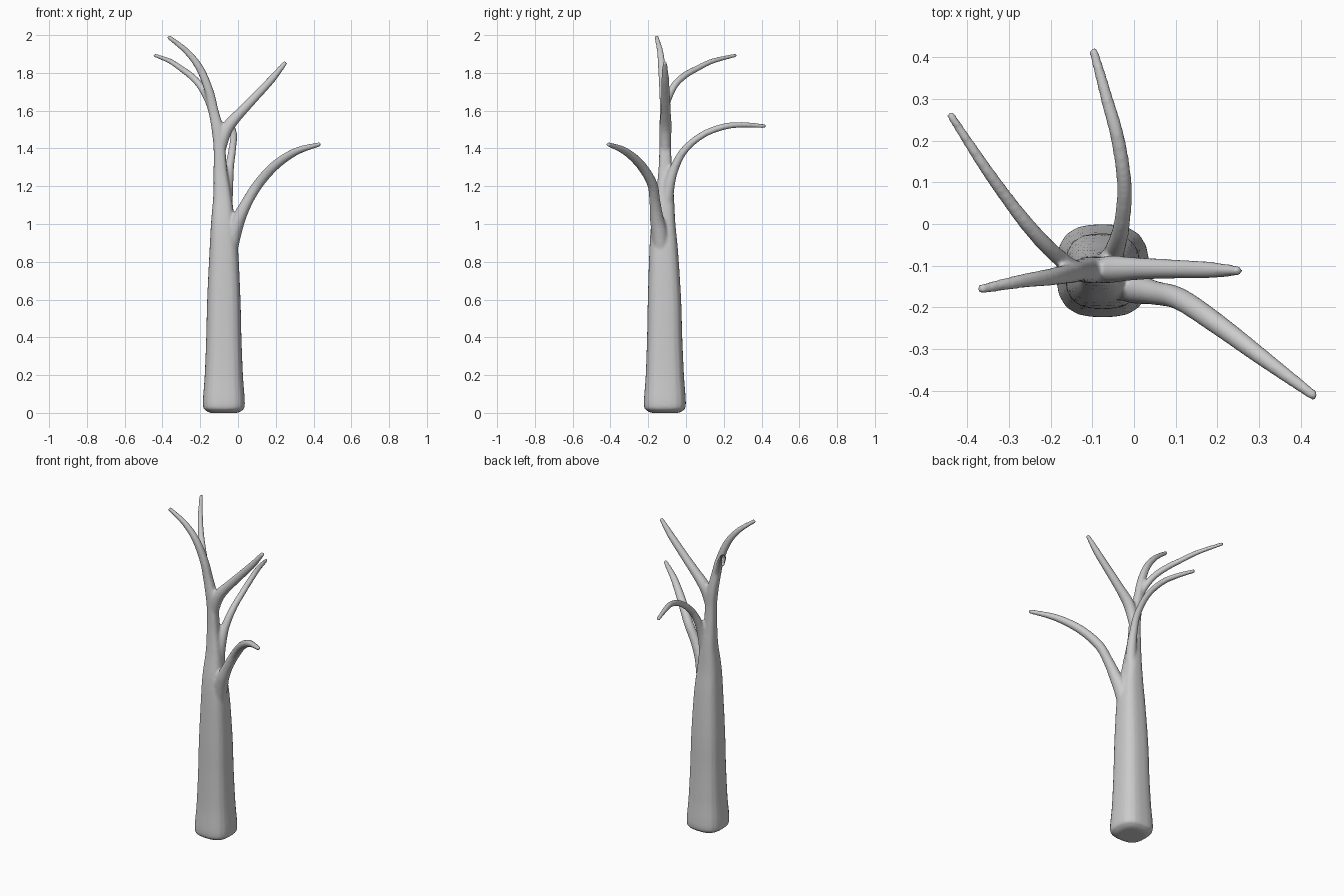
import bpy, bmesh, math
from mathutils import Vector

SIDES, STEPS = 24, 8


def spline(p, i, t):
    # Catmull-Rom through rows of (x, y, z, radius)
    a, b, c, d = (p[max(0, min(len(p) - 1, i + k))] for k in (-1, 0, 1, 2))
    return [0.5 * (2 * q + (r - o) * t + (2 * o - 5 * q + 4 * r - s) * t * t
                   + (3 * q - o - 3 * r + s) * t ** 3) for o, q, r, s in zip(a, b, c, d)]


def limb(bm, pts, power=2.0):
    # tapered tube with a superellipse section swept along the path
    rows = [spline(pts, i, k / STEPS) for i in range(len(pts) - 1) for k in range(STEPS)]
    rows.append(list(pts[-1]))
    # rounded tip
    end = Vector(rows[-1][:3])
    way = (end - Vector(rows[-2][:3])).normalized()
    r = rows[-1][3]
    rows.append([*(end + way * r * 0.5), r * 0.75])
    cen = [Vector(q[:3]) for q in rows]
    u = Vector((1, 0, 0))
    rings = []
    for i, c in enumerate(cen):
        t = (cen[min(i + 1, len(cen) - 1)] - cen[max(i - 1, 0)]).normalized()
        u = (u - t * u.dot(t)).normalized()
        v = t.cross(u)
        ring = []
        for k in range(SIDES):
            a = 2 * math.pi * k / SIDES
            ca, sa = math.cos(a), math.sin(a)
            f = rows[i][3] / (abs(ca) ** power + abs(sa) ** power) ** (1 / power)
            ring.append(bm.verts.new(c + (u * ca + v * sa) * f))
        rings.append(ring)
    for a, b in zip(rings, rings[1:]):
        for k in range(SIDES):
            n = (k + 1) % SIDES
            bm.faces.new((a[k], a[n], b[n], b[k]))
    bm.faces.new(rings[0][::-1])
    bm.faces.new(rings[-1])


bm = bmesh.new()

# trunk, running on into the tallest left branch
limb(bm, [(-0.075, -0.112, 0.0, 0.07), (-0.075, -0.112, 0.012, 0.095),
          (-0.075, -0.112, 0.045, 0.111), (-0.075, -0.112, 0.2, 0.101),
          (-0.075, -0.113, 0.4, 0.093), (-0.075, -0.114, 0.6, 0.088),
          (-0.075, -0.118, 0.85, 0.076), (-0.079, -0.12, 1.0, 0.064),
          (-0.083, -0.112, 1.15, 0.048), (-0.093, -0.11, 1.28, 0.036),
          (-0.098, -0.11, 1.4, 0.031), (-0.108, -0.11, 1.5, 0.031),
          (-0.13, -0.112, 1.6, 0.026), (-0.152, -0.118, 1.7, 0.023),
          (-0.2, -0.127, 1.82, 0.02), (-0.27, -0.137, 1.912, 0.016),
          (-0.367, -0.156, 1.99, 0.011)], 2.9)

# front right branch
limb(bm, [(-0.05, -0.13, 0.85, 0.045), (-0.025, -0.14, 0.95, 0.043),
          (0.005, -0.155, 1.03, 0.036), (0.05, -0.165, 1.12, 0.029),
          (0.11, -0.18, 1.215, 0.027), (0.2, -0.24, 1.313, 0.025),
          (0.31, -0.322, 1.385, 0.02), (0.432, -0.412, 1.422, 0.012)])

# back branch
limb(bm, [(-0.065, -0.105, 1.08, 0.035), (-0.055, -0.09, 1.2, 0.03),
          (-0.045, -0.06, 1.3, 0.024), (-0.03, -0.005, 1.395, 0.02),
          (-0.023, 0.09, 1.473, 0.018), (-0.038, 0.2, 1.515, 0.017),
          (-0.065, 0.3, 1.525, 0.015), (-0.097, 0.415, 1.518, 0.011)])

# upper right branch
limb(bm, [(-0.095, -0.11, 1.38, 0.026), (-0.073, -0.11, 1.47, 0.032),
          (-0.045, -0.108, 1.525, 0.032), (0.01, -0.107, 1.587, 0.027),
          (0.1, -0.108, 1.682, 0.023), (0.18, -0.11, 1.768, 0.02),
          (0.25, -0.112, 1.853, 0.012)])

# upper left back branch
limb(bm, [(-0.135, -0.112, 1.58, 0.018), (-0.155, -0.1, 1.65, 0.02),
          (-0.2, -0.062, 1.732, 0.019), (-0.25, -0.008, 1.785, 0.018),
          (-0.3, 0.056, 1.822, 0.016), (-0.36, 0.14, 1.862, 0.014),
          (-0.44, 0.262, 1.893, 0.01)])

bmesh.ops.recalc_face_normals(bm, faces=bm.faces)
mesh = bpy.data.meshes.new("tree")
bm.to_mesh(mesh)
bm.free()
tree = bpy.data.objects.new("tree", mesh)
bpy.context.collection.objects.link(tree)

# fuse the limbs into one skin and soften the crotches
remesh = tree.modifiers.new("fuse", 'REMESH')
remesh.mode = 'VOXEL'
remesh.voxel_size = 0.007
remesh.use_smooth_shade = True
soft = tree.modifiers.new("soften", 'SMOOTH')
soft.factor = 0.5
soft.iterations = 5
